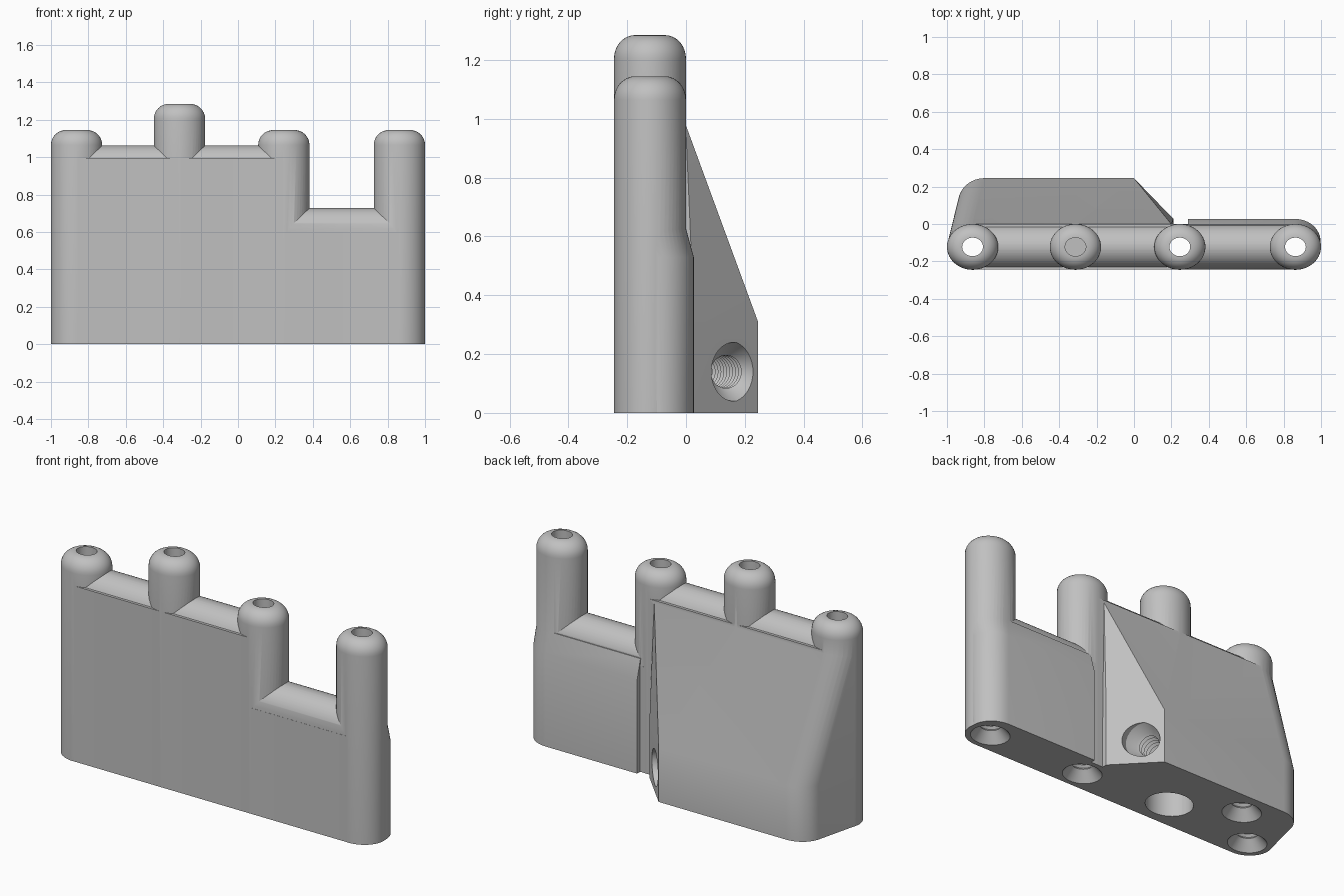
import bpy, bmesh, math
from mathutils import Vector

cube = bpy.data.objects.get("Cube")
if cube:
    bpy.data.objects.remove(cube, do_unlink=True)

SQUASH = 0.894      # columns and bores are slightly oval
YC = -0.1225        # centre line of the wall
RX = 0.137
COLUMNS = {-0.863: 1.145, -0.313: 1.285, 0.245: 1.145, 0.863: 1.145}
SEG = 48


def make_object(name, bm):
    bmesh.ops.recalc_face_normals(bm, faces=bm.faces[:])
    mesh = bpy.data.meshes.new(name)
    bm.to_mesh(mesh)
    bm.free()
    ob = bpy.data.objects.new(name, mesh)
    bpy.context.scene.collection.objects.link(ob)
    return ob


def lathe(name, profile, origin, axis=(0, 0, 1), squash=SQUASH):
    """Turn (radius, distance) pairs around an axis and close both ends."""
    bm = bmesh.new()
    turn = Vector((0, 0, 1)).rotation_difference(Vector(axis).normalized())
    rings = []
    for r, t in profile:
        ring = []
        for i in range(SEG):
            a = math.tau * i / SEG
            p = Vector((r * math.cos(a), squash * r * math.sin(a), t))
            ring.append(bm.verts.new(turn @ p + Vector(origin)))
        rings.append(ring)
    for lo, hi in zip(rings, rings[1:]):
        for i in range(SEG):
            j = (i + 1) % SEG
            bm.faces.new((lo[i], lo[j], hi[j], hi[i]))
    bm.faces.new(rings[0][::-1])
    bm.faces.new(rings[-1])
    return make_object(name, bm)


def hull(name, points):
    bm = bmesh.new()
    for p in points:
        bm.verts.new(p)
    res = bmesh.ops.convex_hull(bm, input=bm.verts[:])
    loose = {v for v in res["geom_interior"] if isinstance(v, bmesh.types.BMVert)}
    bmesh.ops.delete(bm, geom=list(loose), context='VERTS')
    bmesh.ops.dissolve_limit(bm, angle_limit=0.002, verts=bm.verts[:], edges=bm.edges[:])
    return make_object(name, bm)


def arc(cx, cy, rx, ry, start, end, n=12):
    angles = [math.radians(start + (end - start) * i / n) for i in range(n + 1)]
    return [(cx + rx * math.cos(a), cy + ry * math.sin(a)) for a in angles]


def at(points, z):
    return [(x, y, z) for x, y in points]


def threaded(name, origin, axis, mouth, sink, depth, squash=SQUASH):
    """Countersunk bore with thread grooves."""
    prof = [(mouth, -0.1), (mouth, 0.0), (0.068, sink)]
    t, pitch = sink, 0.026
    while t < depth:
        prof += [(0.056, t + pitch / 2), (0.068, t + pitch)]
        t += pitch
    return lathe(name, prof, origin, axis, squash)


parts, cutters = [], []

# Columns with rounded tops
for i, (x, top) in enumerate(COLUMNS.items()):
    dome = [(RX - 0.08 + r, top - 0.08 + z) for r, z in arc(0, 0, 0.08, 0.08, 0, 90, 8)]
    parts.append(lathe(f"column_{i + 1}", [(RX, 0)] + dome, (x, YC, 0)))

# Wall panels, each with a half-round rail on top
for name, x0, x1, flat_z, rail_z in (("tall_wall", -0.863, 0.245, 0.995, 0.935),
                                     ("low_wall", 0.245, 0.863, 0.6, 0.6)):
    parts.append(hull(name, [(x, YC + s * 0.122, z) for x in (x0, x1)
                             for s in (-1, 1) for z in (0, flat_z)]))
    rail = arc(YC, rail_z, 0.1212, 0.127, 0, 180, 24)
    parts.append(hull(name + "_rail", [(x, y, z) for x in (x0, x1) for y, z in rail]))

# Sloping buttress behind the tall wall
end_rim = arc(-0.863, YC, RX - 0.001, 0.1215, 90, 270, 16)
corner = arc(-0.8, 0.115, 0.14, 0.13, 90, 180)
edge = [(0.0, 0.245)]
inner = [(0.21, 0.028)]
buttress = at(end_rim + corner + edge + inner + [(0.21, YC)], 0)
buttress += at(corner + edge + inner, 0.31)
buttress += at(end_rim + [(0.2, -0.001), (0.2, YC)], 0.98)
parts.append(hull("buttress", buttress))

# Shallow thickening behind the low wall
low_end = arc(0.863, -0.095, RX - 0.002, 0.1215, 0, 90)
low_foot = low_end + [(0.288, 0.0265), (0.288, YC), (0.99, YC)]
low_top = [(x, y - 0.03) for x, y in low_foot]
parts.append(hull("low_back_panel", at(low_foot, 0) + at(low_foot, 0.53) + at(low_top, 0.64)))

# Bores through the columns and threaded ports underneath
for i, (x, top) in enumerate(COLUMNS.items()):
    blind = i == 1
    bottom = 0.5 if blind else 0.2
    cutters.append(lathe(f"bore_{i + 1}", [(0.0555, bottom), (0.0555, top + 0.1)], (x, YC, 0)))
    if not blind:
        cutters.append(threaded(f"port_{i + 1}", (x, YC, 0), (0, 0, 1), 0.107, 0.045, 0.3))
cutters.append(threaded("rear_port", (-0.64, 0.1, 0), (0, 0, 1), 0.107, 0.045, 0.3))
cutters.append(lathe("large_port", [(0.13, -0.1), (0.13, 0.4)], (-0.3, -0.075, 0)))
cutters.append(threaded("side_port", (0.075, 0.162, 0.14), (-0.92, -0.38, 0), 0.1, 0.055, 0.4, 1.0))

# Join the parts and cut the bores
body = parts[0]
for op, group in (('UNION', parts[1:]), ('DIFFERENCE', cutters)):
    for ob in group:
        ob.hide_render = True
        mod = body.modifiers.new(ob.name, 'BOOLEAN')
        mod.operation = op
        mod.solver = 'EXACT'
        mod.object = ob
bpy.context.view_layer.update()
dg = bpy.context.evaluated_depsgraph_get()
solid = bpy.data.meshes.new_from_object(body.evaluated_get(dg))
body.modifiers.clear()
body.data = solid
body.name = "manifold_body"
for ob in parts[1:] + cutters:
    bpy.data.objects.remove(ob, do_unlink=True)

# Single grey material
grey = bpy.data.materials.new("plain_grey")
grey.use_nodes = True
colour = (0.53, 0.53, 0.53, 1)
grey.diffuse_color = colour
grey.node_tree.nodes["Principled BSDF"].inputs["Base Color"].default_value = colour
solid.materials.clear()
solid.materials.append(grey)

# Smooth rounded areas, crisp edges
bpy.ops.object.select_all(action='DESELECT')
body.select_set(True)
bpy.context.view_layer.objects.active = body
bpy.ops.object.shade_smooth_by_angle(angle=math.radians(25))
